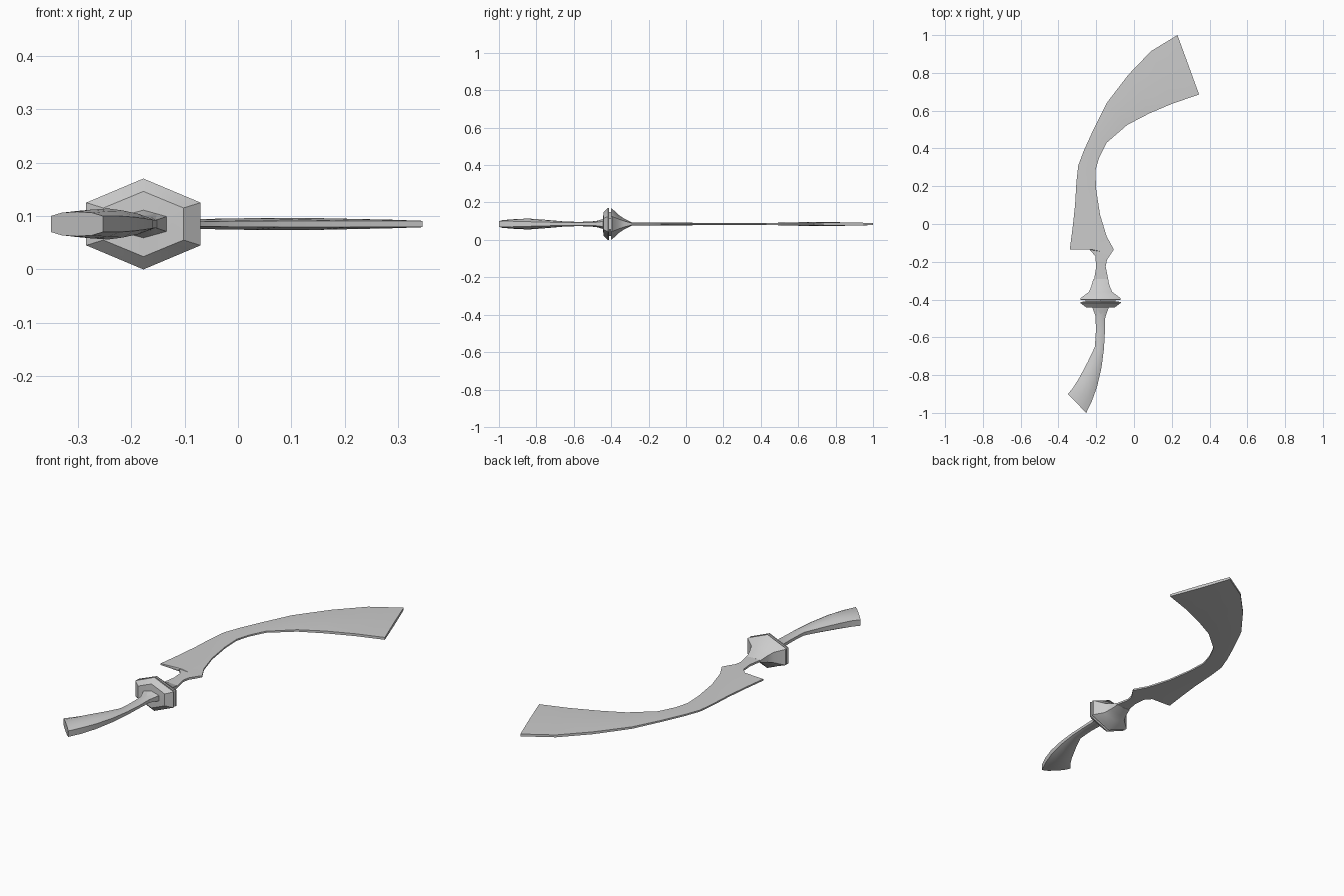
import bpy, bmesh

CZ = 0.085   # height of the sword's flat centre plane
HEX = (0, 0.5, 1)            # ridge in the middle
ROUND = (0, 0.2, 0.5, 0.8, 1)   # rounder grip section


def loft(name, stations, us, angle=0.6):
    """Skin rings. Station = (left xy, right xy, edge half height, mid half height)."""
    bm = bmesh.new()
    rings = []
    for (lx, ly), (rx, ry), e, t in stations:
        prof = []
        for u in us:
            if u in (0, 1):
                h = e
            elif u == 0.5:
                h = t
            else:
                h = e + (t - e) * 0.75
            prof.append((lx + (rx - lx) * u, ly + (ry - ly) * u, h))
        ring = [bm.verts.new((x, y, CZ + h)) for x, y, h in prof]
        ring += [bm.verts.new((x, y, CZ - h)) for x, y, h in reversed(prof)]
        rings.append(ring)
    n = len(rings[0])
    for a, b in zip(rings, rings[1:]):
        for i in range(n):
            j = (i + 1) % n
            bm.faces.new((a[i], a[j], b[j], b[i]))
    bm.faces.new(rings[0])
    bm.faces.new(rings[-1])
    bmesh.ops.recalc_face_normals(bm, faces=bm.faces)
    me = bpy.data.meshes.new(name)
    bm.to_mesh(me)
    bm.free()
    ob = bpy.data.objects.new(name, me)
    bpy.context.collection.objects.link(ob)
    bpy.ops.object.select_all(action='DESELECT')
    ob.select_set(True)
    bpy.context.view_layer.objects.active = ob
    bpy.ops.object.shade_smooth_by_angle(angle=angle)
    return ob


# Blade: neck, barbed shoulder, then the widening curve to the cut-off tip
loft("blade", [
    ((-0.212, -0.30), (-0.135, -0.30), 0.005, 0.008),
    ((-0.200, -0.225), (-0.150, -0.225), 0.005, 0.007),
    ((-0.205, -0.17), (-0.143, -0.19), 0.005, 0.007),
    ((-0.235, -0.136), (-0.120, -0.155), 0.005, 0.007),
    ((-0.340, -0.135), (-0.107, -0.135), 0.004, 0.008),
    ((-0.325, -0.02), (-0.145, -0.065), 0.004, 0.008),
    ((-0.312, 0.10), (-0.180, 0.05), 0.004, 0.006),
    ((-0.305, 0.22), (-0.200, 0.18), 0.004, 0.005),
    ((-0.295, 0.31), (-0.205, 0.28), 0.004, 0.005),
    ((-0.265, 0.39), (-0.185, 0.35), 0.004, 0.005),
    ((-0.215, 0.50), (-0.145, 0.43), 0.004, 0.006),
    ((-0.145, 0.64), (-0.035, 0.525), 0.005, 0.009),
    ((-0.030, 0.79), (0.080, 0.585), 0.006, 0.011),
    ((0.090, 0.915), (0.210, 0.64), 0.006, 0.011),
    ((0.230, 1.00), (0.345, 0.685), 0.006, 0.008),
], HEX)

# Guard: hexagonal flared cone, thin groove, second plate and rear collar
CX = -0.177
loft("guard", [((CX - w, y), (CX + w, y), e, t) for y, w, e, t in [
    (-0.290, 0.038, 0.005, 0.008),
    (-0.330, 0.049, 0.016, 0.028),
    (-0.360, 0.062, 0.026, 0.048),
    (-0.393, 0.106, 0.040, 0.080),
    (-0.401, 0.107, 0.040, 0.085),
    (-0.402, 0.080, 0.030, 0.063),
    (-0.411, 0.080, 0.030, 0.063),
    (-0.412, 0.107, 0.040, 0.085),
    (-0.418, 0.107, 0.040, 0.085),
    (-0.442, 0.075, 0.030, 0.061),
    (-0.443, 0.043, 0.014, 0.026),
    (-0.490, 0.026, 0.008, 0.014),
]], HEX)

# Handle: slim grip that bends aside and swells into a flat-ended pommel
loft("handle", [
    ((-0.215, -0.445), (-0.139, -0.445), 0.012, 0.022),
    ((-0.203, -0.49), (-0.152, -0.49), 0.008, 0.015),
    ((-0.202, -0.57), (-0.154, -0.57), 0.007, 0.011),
    ((-0.207, -0.65), (-0.159, -0.66), 0.008, 0.014),
    ((-0.245, -0.73), (-0.172, -0.76), 0.010, 0.022),
    ((-0.290, -0.815), (-0.195, -0.86), 0.013, 0.029),
    ((-0.325, -0.87), (-0.222, -0.935), 0.015, 0.027),
    ((-0.350, -0.90), (-0.253, -1.00), 0.015, 0.023),
], ROUND)
